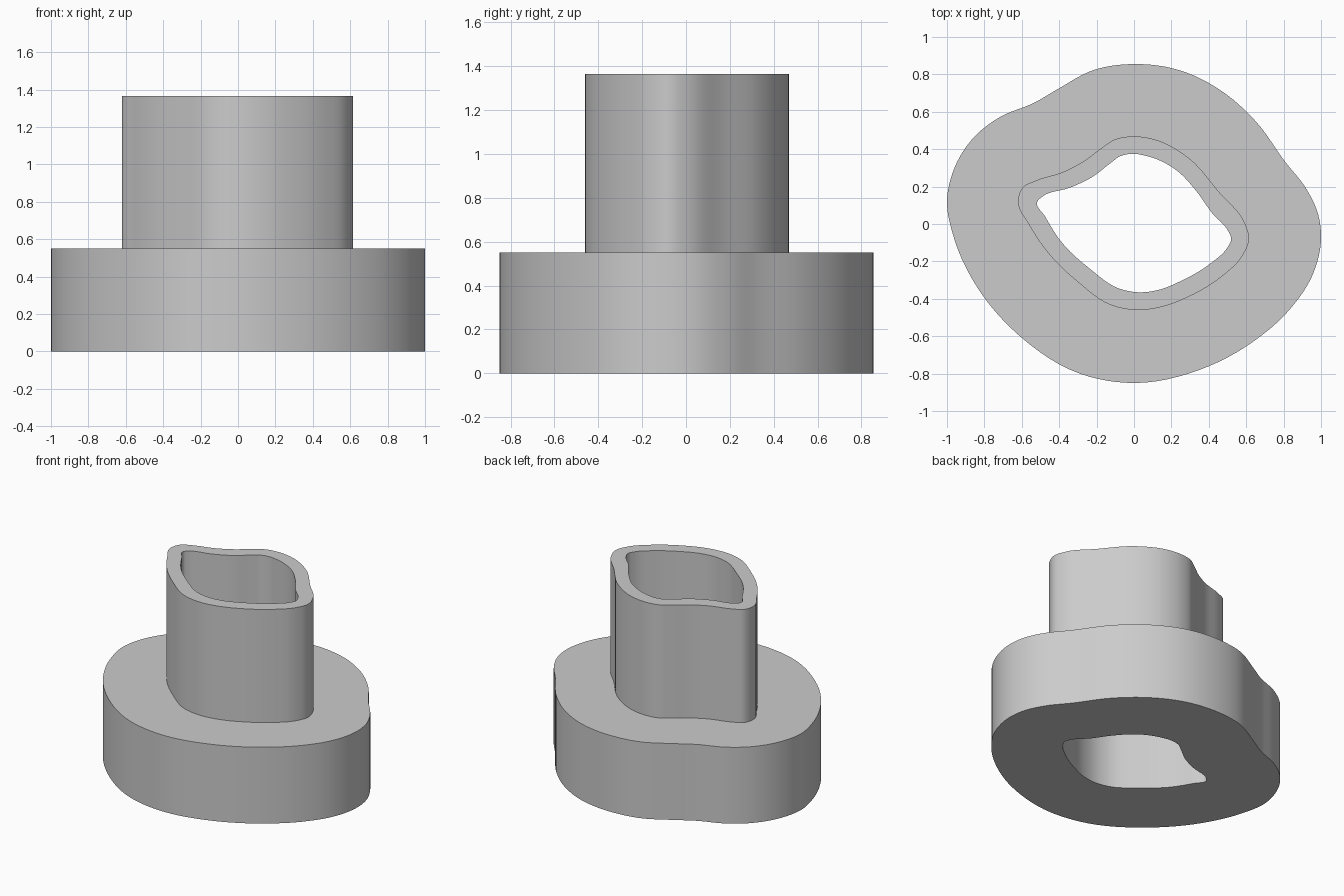
import bpy
import bmesh
import math
from mathutils import Vector
from mathutils.geometry import interpolate_bezier

cube = bpy.data.objects.get("Cube")
if cube:
    bpy.data.objects.remove(cube, do_unlink=True)

FLANGE_HEIGHT = 0.55
TOTAL_HEIGHT = 1.365
STEPS = 6

# Plan outlines, clockwise from the back
FLANGE = [(-.01, .855), (.25, .82), (.47, .71), (.65, .55), (.81, .33),
          (.92, .19), (.985, .05), (1, -.08), (.96, -.26), (.83, -.46),
          (.65, -.62), (.35, -.78), (0, -.85), (-.29, -.8), (-.61, -.6),
          (-.85, -.32), (-.97, -.05), (-1, .12), (-.96, .3), (-.85, .47),
          (-.72, .57), (-.53, .65), (-.41, .72), (-.21, .825)]
TUBE = [(-.02, .468), (.1, .455), (.29, .355), (.46, .165), (.59, .01),
        (.615, -.08), (.58, -.17), (.47, -.28), (.29, -.39), (.16, -.44),
        (.02, -.46), (-.12, -.435), (-.3, -.31), (-.455, -.16),
        (-.56, -.005), (-.62, .12), (-.595, .195), (-.53, .23),
        (-.375, .28), (-.27, .335), (-.175, .405), (-.1, .453)]
HOLE = [(-.01, .375), (.07, .363), (.23, .285), (.33, .18), (.42, .055),
        (.505, -.04), (.52, -.08), (.5, -.125), (.41, -.21), (.25, -.305),
        (.14, -.35), (.02, -.365), (-.08, -.345), (-.235, -.24),
        (-.385, -.1), (-.475, .04), (-.517, .12), (-.495, .143),
        (-.34, .195), (-.225, .25), (-.12, .33), (-.075, .362)]


def smooth_outline(knots):
    """Closed smooth curve through the knots, as a list of points."""
    pts = [Vector((x, y, 0)) for x, y in knots]
    count = len(pts)
    tangents = []
    for i, p in enumerate(pts):
        before, after = p - pts[i - 1], pts[(i + 1) % count] - p
        slope = before / before.length_squared + after / after.length_squared
        tangents.append(slope.normalized())
    outline = []
    for i, p in enumerate(pts):
        j = (i + 1) % count
        reach = (pts[j] - p).length / 3
        curve = interpolate_bezier(p, p + tangents[i] * reach,
                                   pts[j] - tangents[j] * reach, pts[j], STEPS + 1)
        outline += curve[:-1]
    return outline


def add_wall(bm, outline, bottom, top):
    """Upright wall along an outline; returns its bottom and top edge loops."""
    rings = [[bm.verts.new((p.x, p.y, z)) for p in outline] for z in (bottom, top)]
    count = len(outline)
    for i in range(count):
        j = (i + 1) % count
        bm.faces.new((rings[0][i], rings[0][j], rings[1][j], rings[1][i]))
    return [[bm.edges.get((ring[i - 1], ring[i])) for i in range(count)]
            for ring in rings]


# Walls of the flange, the tube and the through hole
bm = bmesh.new()
flange_low, flange_high = add_wall(bm, smooth_outline(FLANGE), 0, FLANGE_HEIGHT)
hole_low, hole_high = add_wall(bm, smooth_outline(HOLE), 0, TOTAL_HEIGHT)

# The tube shares the flange's top level
tube_low, tube_high = add_wall(bm, smooth_outline(TUBE), FLANGE_HEIGHT, TOTAL_HEIGHT)

# Flat ring faces: underside, shoulder and rim
for outer, inner, direction in ((flange_low, hole_low, -1),
                                (flange_high, tube_low, 1),
                                (tube_high, hole_high, 1)):
    bmesh.ops.triangle_fill(bm, edges=outer + inner, use_beauty=True,
                            use_dissolve=False, normal=(0, 0, direction))
bmesh.ops.recalc_face_normals(bm, faces=bm.faces[:])

mesh = bpy.data.meshes.new("flanged_sleeve")
bm.to_mesh(mesh)
bm.free()
sleeve = bpy.data.objects.new("flanged_sleeve", mesh)
bpy.context.collection.objects.link(sleeve)

# Plain grey finish
grey = bpy.data.materials.new("light_grey")
grey.use_nodes = True
colour = (0.6, 0.6, 0.6, 1)
grey.diffuse_color = colour
grey.node_tree.nodes["Principled BSDF"].inputs["Base Color"].default_value = colour
mesh.materials.append(grey)

bpy.ops.object.select_all(action='DESELECT')
sleeve.select_set(True)
bpy.context.view_layer.objects.active = sleeve
bpy.ops.object.shade_smooth_by_angle(angle=math.radians(35))
